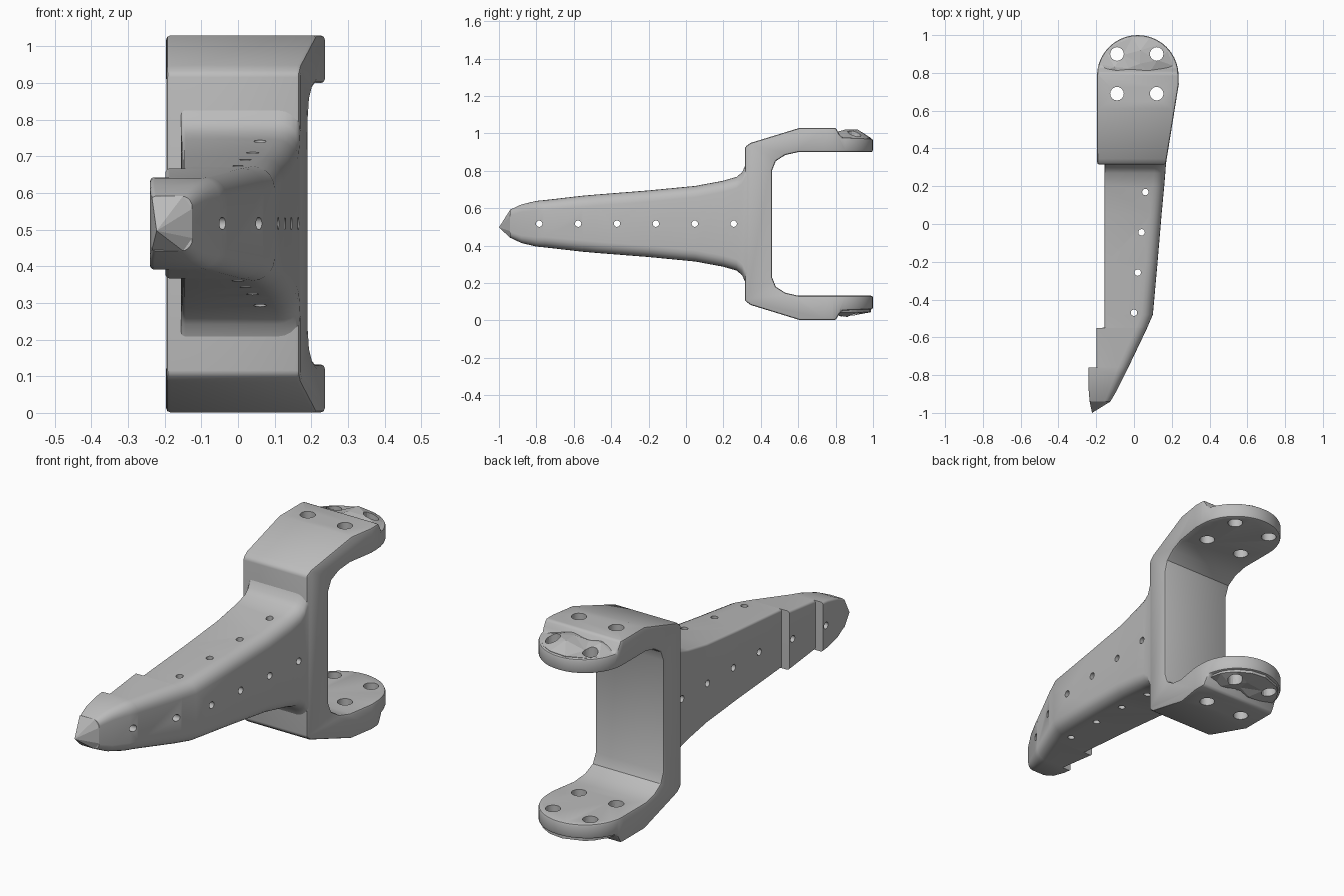
import bpy, bmesh, math, random
from mathutils import Vector, Matrix

if "Cube" in bpy.data.objects:
    bpy.data.objects.remove(bpy.data.objects["Cube"], do_unlink=True)
random.seed(4)
MID = 0.517  # height of the arm's axis

grey = bpy.data.materials.new("plain grey")
grey.use_nodes = True
grey.diffuse_color = (0.5, 0.5, 0.5, 1)
grey.node_tree.nodes["Principled BSDF"].inputs["Base Color"].default_value = (0.5, 0.5, 0.5, 1)


def add_object(name, bm):
    bmesh.ops.recalc_face_normals(bm, faces=bm.faces)
    mesh = bpy.data.meshes.new(name)
    bm.to_mesh(mesh)
    bm.free()
    mesh.materials.append(grey)
    obj = bpy.data.objects.new(name, mesh)
    bpy.context.collection.objects.link(obj)
    return obj


def loft(name, rings):
    bm = bmesh.new()
    rows = [[bm.verts.new(p) for p in ring] for ring in rings]
    n = len(rows[0])
    for a, b in zip(rows, rows[1:]):
        for i in range(n):
            j = (i + 1) % n
            bm.faces.new((a[i], a[j], b[j], b[i]))
    bm.faces.new(rows[0])
    bm.faces.new(rows[-1])
    return add_object(name, bm)


def activate(obj):
    bpy.ops.object.select_all(action='DESELECT')
    obj.select_set(True)
    bpy.context.view_layer.objects.active = obj


def boolean(obj, other, operation):
    mod = obj.modifiers.new("cut", 'BOOLEAN')
    mod.operation, mod.object, mod.solver = operation, other, 'EXACT'
    activate(obj)
    bpy.ops.object.modifier_apply(modifier=mod.name)


def drill(name, spots, radius, axis):
    # One cutter holding a row of long cylinders
    bm = bmesh.new()
    turn = Matrix.Rotation(math.pi / 2, 4, 'Y') if axis == 'X' else Matrix()
    for spot in spots:
        bmesh.ops.create_cone(bm, cap_ends=True, segments=16, radius1=radius, radius2=radius,
                              depth=3, matrix=Matrix.Translation(spot) @ turn)
    cutter = add_object(name, bm)
    cutter.hide_render = True
    return cutter


def section(y, left, right, half, soft):
    # Cross-section: tight corners on the flat side, broad ones on the other
    points = []
    for sx, sz, start in ((1, 1, 0), (-1, 1, 90), (-1, -1, 180), (1, -1, 270)):
        r = soft if sx > 0 else min(0.012, soft)
        cx = right - r if sx > 0 else left + r
        for k in range(6):
            a = math.radians(start + 18 * k)
            points.append((cx + r * math.cos(a), y, MID + sz * (half - r) + r * math.sin(a)))
    return points


# Tapering arm, with two steps on its flat side
arm = loft("arm", [section(*s) for s in (
    (-0.94, -0.235, -0.125, 0.075, 0.03),
    (-0.88, -0.24, -0.09, 0.103, 0.04),
    (-0.80, -0.24, -0.05, 0.122, 0.05),
    (-0.76, -0.24, -0.03, 0.126, 0.055),
    (-0.759, -0.198, -0.03, 0.126, 0.055),
    (-0.55, -0.198, 0.07, 0.150, 0.06),
    (-0.549, -0.155, 0.07, 0.150, 0.06),
    (-0.48, -0.155, 0.10, 0.156, 0.06),
    (-0.20, -0.155, 0.125, 0.178, 0.06),
    (0.05, -0.155, 0.146, 0.202, 0.06),
    (0.20, -0.155, 0.160, 0.230, 0.06),
    (0.27, -0.155, 0.166, 0.250, 0.06),
    (0.30, -0.155, 0.168, 0.275, 0.06),
    (0.318, -0.155, 0.170, 0.315, 0.06),
    (0.38, -0.155, 0.172, 0.315, 0.06))])

# Pointed nose of the arm
bm = bmesh.new()
base = [bm.verts.new((x, -0.94, MID + z)) for x, z in
        ((-0.235, -0.072), (-0.235, 0.072), (-0.15, 0.075), (-0.125, 0.04), (-0.125, -0.04), (-0.15, -0.075))]
point = bm.verts.new((-0.222, -1.0, 0.497))
bm.faces.new(base)
for i, v in enumerate(base):
    bm.faces.new((v, base[(i + 1) % len(base)], point))
nose = add_object("arm_nose", bm)

# Fork: side profile crossed with the rounded plan
half_profile = [(0.315, 0.0), (0.315, 0.41), (0.345, 0.432), (0.61, 0.513), (0.80, 0.513),
                (0.83, 0.462), (1.02, 0.455), (1.02, 0.383), (0.60, 0.383), (0.53, 0.367),
                (0.48, 0.335), (0.46, 0.285), (0.46, 0.0)]
upper = [(y, MID + z) for y, z in half_profile[1:-1]]
lower = [(y, MID - z * 1.005) for y, z in reversed(half_profile[1:-1])]
fork = loft("fork", [[(x, y, z) for y, z in upper + lower] for x in (-0.4, 0.4)])

plan = [(-0.195, 0.3), (0.166, 0.3), (0.237, 0.74)]
plan += [(0.02 + 0.216 * math.cos(math.radians(a)), 0.784 + 0.216 * math.sin(math.radians(a)))
         for a in range(0, 181, 9)]
plan_cutter = loft("plan_cutter", [[(x, y, z) for x, y in plan] for z in (-0.5, 1.5)])
plan_cutter.hide_render = True
boolean(fork, plan_cutter, 'INTERSECT')
bevel = fork.modifiers.new("soft edges", 'BEVEL')
bevel.width, bevel.segments, bevel.limit_method = 0.014, 2, 'ANGLE'
bevel.angle_limit = math.radians(40)
activate(fork)
bpy.ops.object.modifier_apply(modifier=bevel.name)


def craggy_pad(name, z, rise, direction):
    # Rough faceted skin lying on a round fork end
    bm = bmesh.new()
    for radius, count in ((0.2, 18), (0.13, 9), (0.06, 5)):
        for k in range(count):
            a = math.tau * k / count + random.uniform(-0.15, 0.15)
            height = 0.004 if radius == 0.2 else random.uniform(0.1, 1) * rise
            bm.verts.new((0.02 + radius * math.cos(a), 0.79 + radius * math.sin(a), z + direction * height))
    rim = bm.verts[:]
    rim.sort(key=lambda v: (v.co.xy - Vector((0.02, 0.79))).length)
    # Bridge neighbouring rings by nearest angle
    def angle(v):
        return math.atan2(v.co.y - 0.79, v.co.x - 0.02)
    rings = [sorted(g, key=angle) for g in (rim[:5], rim[5:14], rim[14:])]
    bm.faces.new(rings[0])
    for inner, outer in zip(rings, rings[1:]):
        edges = []
        for ring in (inner, outer):
            for i, v in enumerate(ring):
                pair = (v, ring[(i + 1) % len(ring)])
                edges.append(bm.edges.get(pair) or bm.edges.new(pair))
        bmesh.ops.bridge_loops(bm, edges=edges)
    # Close the skin into a shallow solid sunk in the plate
    flat = [bm.verts.new((v.co.x, v.co.y, z - direction * 0.02)) for v in rings[2]]
    n = len(flat)
    for i in range(n):
        j = (i + 1) % n
        bm.faces.new((rings[2][i], rings[2][j], flat[j], flat[i]))
    bm.faces.new(flat)
    return add_object(name, bm)


pads = [craggy_pad("upper_fork_pad", 0.972, 0.055, 1),
        craggy_pad("lower_fork_pad", 0.105, 0.018, 1),
        craggy_pad("lower_fork_underside", 0.048, 0.03, -1)]

# Bolt holes through the fork ends and the arm
bolts = drill("bolt_cutter", [(x, y, 0.5) for x in (-0.09, 0.12) for y in (0.69, 0.9)], 0.036, 'Z')
side = drill("side_hole_cutter", [(0, -0.785 + 0.208 * k, MID) for k in range(6)], 0.017, 'X')
top = drill("top_hole_cutter", [(0.02 * k, -0.47 + 0.213 * k, 0.5) for k in range(4)], 0.017, 'Z')
for part in [fork] + pads:
    boolean(part, bolts, 'DIFFERENCE')
for cutter in (side, top):
    boolean(arm, cutter, 'DIFFERENCE')
for cutter in (plan_cutter, bolts, side, top):
    bpy.data.objects.remove(cutter, do_unlink=True)

for part in (arm, fork):
    activate(part)
    bpy.ops.object.shade_smooth_by_angle(angle=math.radians(32))
